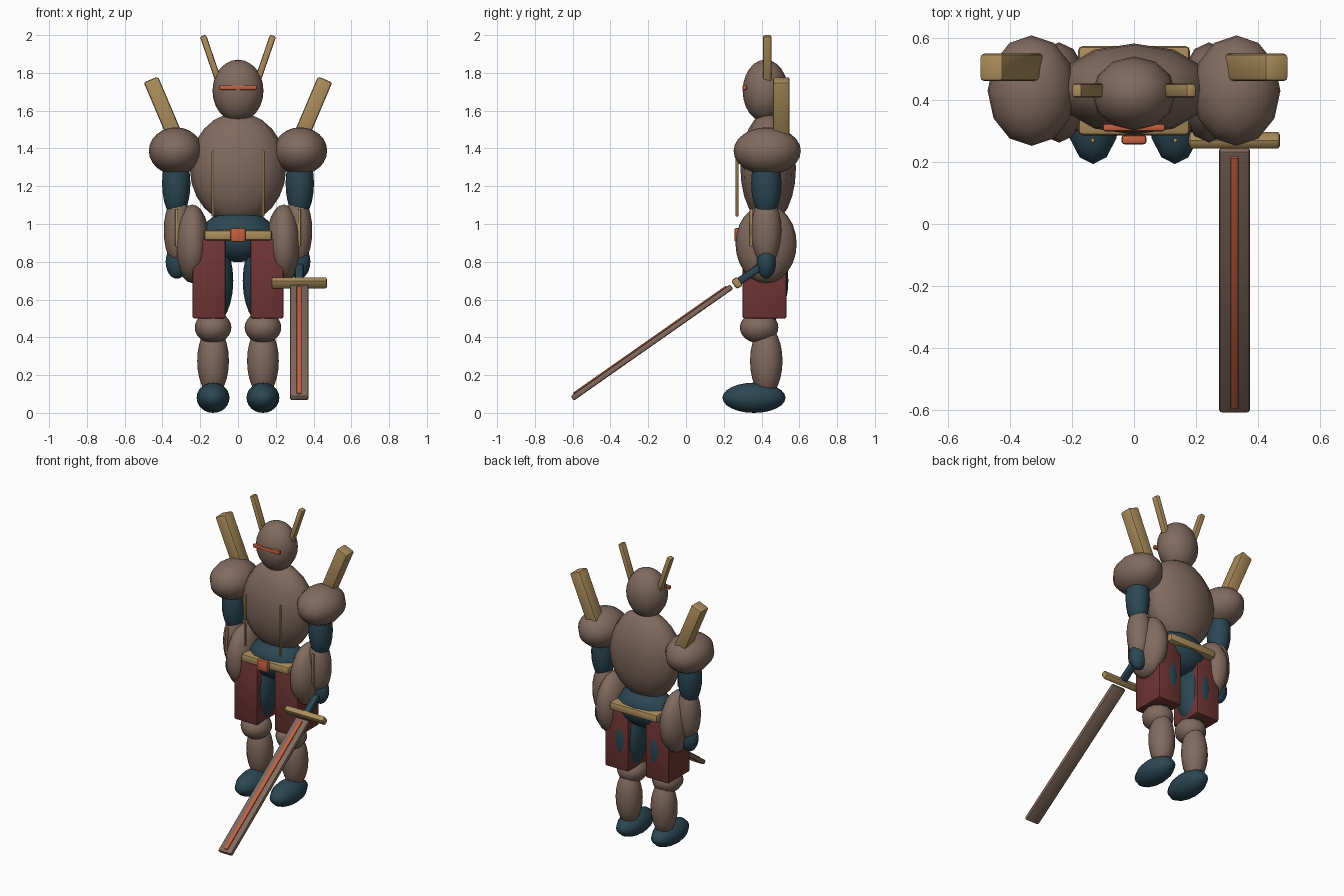
import bpy, bmesh, math
from mathutils import Matrix, Vector

cube = bpy.data.objects.get("Cube")
if cube:
    bpy.data.objects.remove(cube, do_unlink=True)


def material(name, rgb):
    m = bpy.data.materials.new(name)
    m.use_nodes = True
    m.diffuse_color = (*rgb, 1)
    bsdf = next(n for n in m.node_tree.nodes if n.type == 'BSDF_PRINCIPLED')
    bsdf.inputs["Base Color"].default_value = (*rgb, 1)
    bsdf.inputs["Roughness"].default_value = 0.7
    return m


BROWN = material("brown_armour", (0.22, 0.145, 0.113))
TEAL = material("dark_teal_cloth", (0.024, 0.062, 0.085))
RED = material("dark_red_plate", (0.16, 0.035, 0.035))
GOLD = material("dull_gold", (0.41, 0.265, 0.105))
ORANGE = material("burnt_orange", (0.56, 0.12, 0.05))


def finish(name, bm, mat, angle):
    mesh = bpy.data.meshes.new(name)
    bm.to_mesh(mesh)
    bm.free()
    mesh.materials.append(mat)
    obj = bpy.data.objects.new(name, mesh)
    bpy.context.collection.objects.link(obj)
    bpy.ops.object.select_all(action='DESELECT')
    obj.select_set(True)
    bpy.context.view_layer.objects.active = obj
    bpy.ops.object.shade_smooth_by_angle(angle=math.radians(angle))
    return obj


def ball(name, centre, radii, mat):
    """Ellipsoid with the given radii."""
    bm = bmesh.new()
    bmesh.ops.create_uvsphere(bm, u_segments=12, v_segments=12, radius=1)
    bmesh.ops.transform(bm, verts=bm.verts,
                        matrix=Matrix.Translation(centre) @ Matrix.Diagonal((*radii, 1)))
    return finish(name, bm, mat, 60)


def block(name, centre, size, mat, axis='X', turn=0, bevel=0.01):
    """Bevelled box, turned about one axis by degrees."""
    bm = bmesh.new()
    bmesh.ops.create_cube(bm, size=1)
    bmesh.ops.scale(bm, verts=bm.verts, vec=size)
    bmesh.ops.bevel(bm, geom=bm.edges[:], offset=min(bevel, min(size) * 0.3),
                    segments=2, profile=0.5, affect='EDGES')
    bmesh.ops.transform(bm, verts=bm.verts, matrix=Matrix.Translation(centre)
                        @ Matrix.Rotation(math.radians(turn), 4, axis))
    return finish(name, bm, mat, 30)


# Head, torso and hips
ball("head", (0, 0.42, 1.705), (0.135, 0.12, 0.165), BROWN)
block("visor_slit", (0, 0.311, 1.722), (0.2, 0.024, 0.025), ORANGE)
ball("torso", (0, 0.435, 1.295), (0.255, 0.147, 0.295), BROWN)
ball("hips", (0, 0.43, 0.935), (0.2, 0.135, 0.137), TEAL)
block("belt", (0, 0.43, 0.94), (0.36, 0.288, 0.055), GOLD, bevel=0.015)
block("buckle", (0, 0.272, 0.942), (0.08, 0.03, 0.075), ORANGE)

# Paired parts
for side, s in (("left", 1), ("right", -1)):
    block(side + "_horn", (s * 0.14, 0.43, 1.865), (0.034, 0.045, 0.28), GOLD, 'Y', s * 19)
    block(side + "_shoulder_stake", (s * 0.389, 0.505, 1.595), (0.082, 0.088, 0.37),
          GOLD, 'Y', s * 23, 0.012)
    ball(side + "_pauldron", (s * 0.33, 0.43, 1.387), (0.142, 0.178, 0.125), BROWN)
    ball(side + "_upper_arm", (s * 0.327, 0.425, 1.215), (0.075, 0.08, 0.185), TEAL)
    ball(side + "_forearm", (s * 0.318, 0.425, 0.965), (0.075, 0.08, 0.185), BROWN)
    block(side + "_forearm_strip", (s * 0.325, 0.345, 0.98), (0.015, 0.015, 0.2), GOLD)
    ball(side + "_hand", (s * 0.323, 0.425, 0.80), (0.06, 0.05, 0.09), TEAL)
    block(side + "_chest_cord", (s * 0.133, 0.27, 1.215), (0.012, 0.015, 0.35), GOLD)
    ball(side + "_hip_guard", (s * 0.242, 0.424, 0.895), (0.093, 0.162, 0.208), BROWN)
    block(side + "_thigh_plate", (s * 0.153, 0.416, 0.71), (0.175, 0.232, 0.42), RED)
    ball(side + "_thigh", (s * 0.13, 0.422, 0.70), (0.105, 0.12, 0.23), TEAL)
    ball(side + "_knee", (s * 0.132, 0.387, 0.452), (0.097, 0.102, 0.083), BROWN)
    ball(side + "_shin", (s * 0.132, 0.425, 0.275), (0.084, 0.086, 0.185), BROWN)
    ball(side + "_foot", (s * 0.132, 0.36, 0.08), (0.087, 0.167, 0.08), TEAL)

# Sword: built along one slanted line, pointing forward and down
PITCH = 35
guard = Vector((0.324, 0.27, 0.688))
turn = Matrix.Rotation(math.radians(PITCH), 3, 'X')


def sword_part(name, along, lift, size, mat):
    centre = guard + turn @ Vector((0, -along, lift))
    block(name, centre, size, mat, 'X', PITCH, 0.012)


sword_part("sword_grip", -0.11, 0, (0.045, 0.2, 0.04), TEAL)
sword_part("sword_guard", 0, 0, (0.295, 0.04, 0.055), GOLD)
sword_part("sword_blade", 0.55, 0, (0.1, 1.03, 0.03), BROWN)
sword_part("sword_blade_inlay", 0.55, 0.014, (0.026, 0.99, 0.016), ORANGE)
